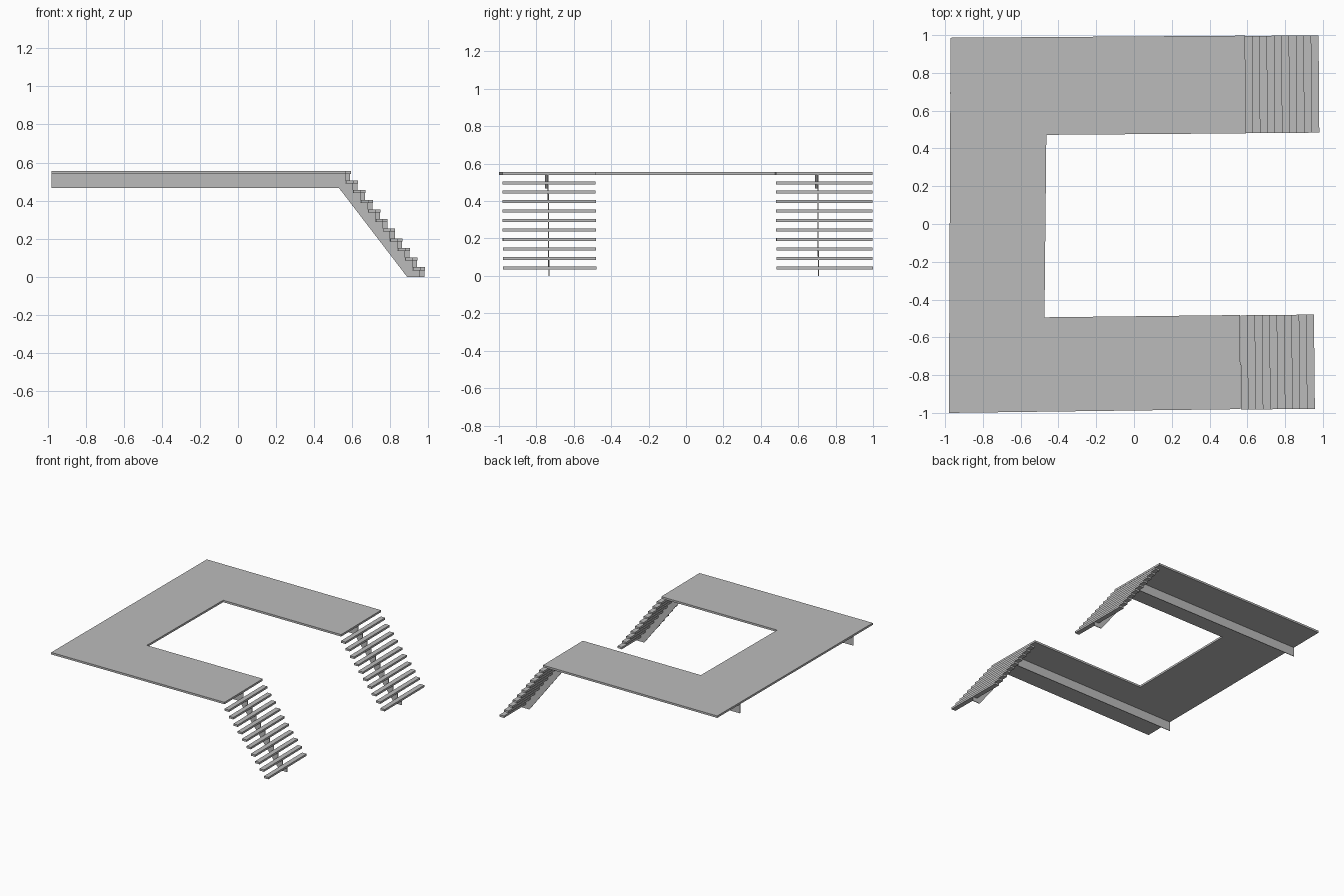
import bpy
import bmesh
from mathutils import Vector

default = bpy.data.objects.get("Cube")
if default:
    bpy.data.objects.remove(default, do_unlink=True)

grey = bpy.data.materials.new("plain grey")
grey.use_nodes = True
colour = (0.5, 0.5, 0.5, 1)
grey.diffuse_color = colour
grey.node_tree.nodes["Principled BSDF"].inputs["Base Color"].default_value = colour

RISE = 0.0506
RUN = 0.039
STEPS = 10
THICK = 0.016
TOP = RISE * (STEPS + 1)


def prism(name, points, sweep, location=(0, 0, 0), turn=0):
    """Extrude a flat outline along the sweep vector."""
    bm = bmesh.new()
    face = bm.faces.new([bm.verts.new(p) for p in points])
    result = bmesh.ops.extrude_face_region(bm, geom=[face])
    moved = [v for v in result["geom"] if isinstance(v, bmesh.types.BMVert)]
    bmesh.ops.translate(bm, verts=moved, vec=Vector(sweep))
    bmesh.ops.recalc_face_normals(bm, faces=bm.faces)
    mesh = bpy.data.meshes.new(name)
    bm.to_mesh(mesh)
    bm.free()
    mesh.materials.append(grey)
    obj = bpy.data.objects.new(name, mesh)
    obj.location = location
    obj.rotation_euler.z = turn
    bpy.context.collection.objects.link(obj)
    return obj


# U-shaped deck, very slightly skewed
deck = [(-0.98, -1.0), (0.565, -0.98), (0.56, -0.482), (-0.474, -0.494),
        (-0.464, 0.472), (0.592, 0.48), (0.588, 0.997), (-0.971, 0.986)]
prism("deck", [(x, y, TOP - THICK) for x, y in deck], (0, 0, THICK))


def stair(side, end_x, spine_y, tread_y, width, back_x, turn):
    # Central spine: beam under the deck continuing into a sawtooth stringer
    outline = [(back_x - end_x, TOP - THICK), (back_x - end_x, 0.467),
               (-0.425, 0.467), (-0.067, 0), (0, 0)]
    for i in range(STEPS):
        z = RISE * (i + 1) - THICK
        outline += [(-RUN * i, z), (-RUN * (i + 1), z)]
    outline.append((-RUN * STEPS, TOP - THICK))
    t = 0.005
    prism(side + "_spine", [(x, -t / 2, z) for x, z in outline], (0, t, 0),
          (end_x, spine_y, 0), turn)

    # Open treads
    for i in range(STEPS):
        x, z, h = -RUN * i, RISE * (i + 1) - THICK, width / 2
        corners = [(x - RUN, -h, z), (x, -h, z), (x, h, z), (x - RUN, h, z)]
        prism(f"{side}_tread_{i + 1}", corners, (0, 0, THICK),
              (end_x, tread_y, 0), turn)


stair("front", 0.955, -0.733, -0.729, 0.499, -0.98, 0.010)
stair("back", 0.979, 0.708, 0.741, 0.515, -0.973, 0.0075)
